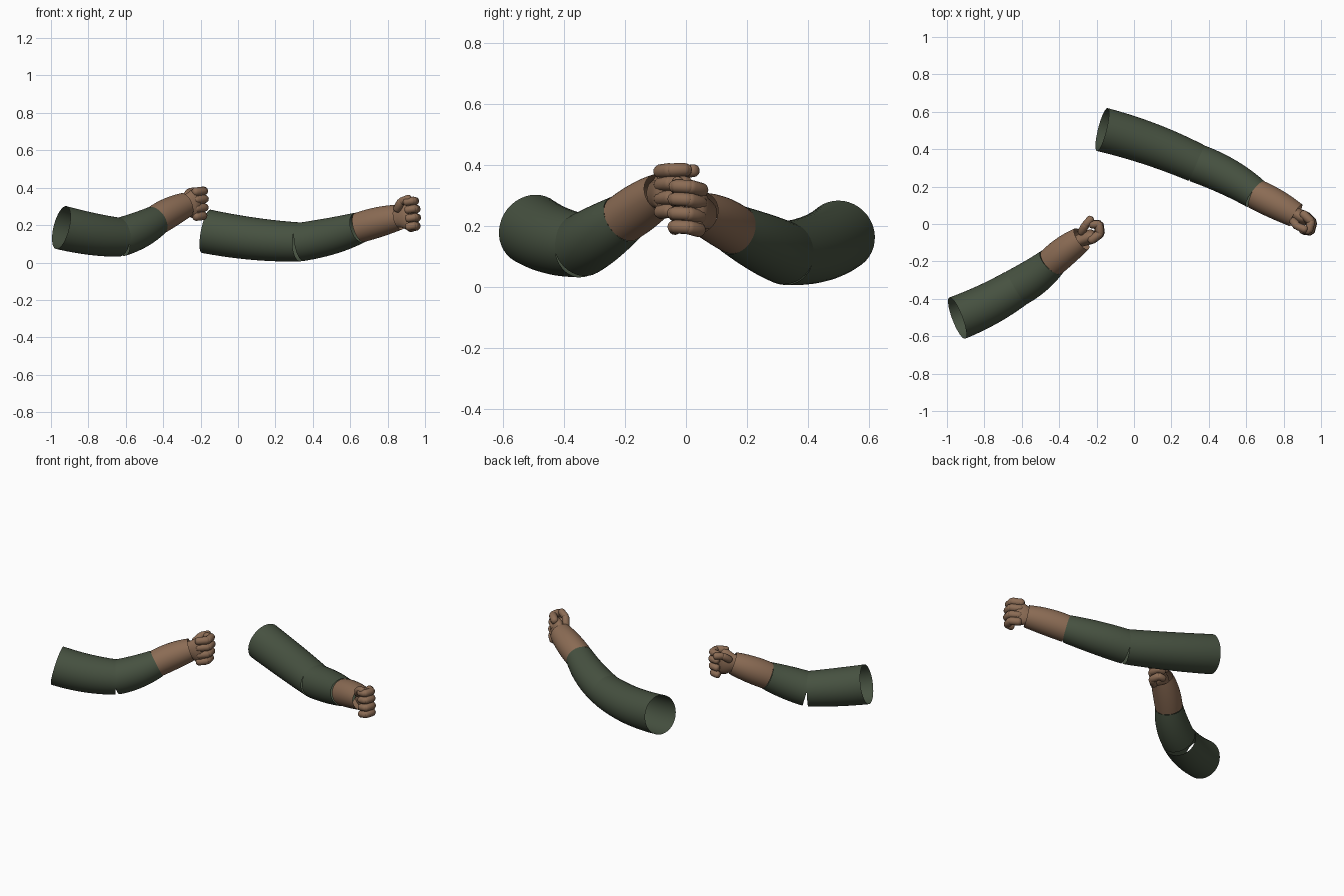
import bpy, bmesh, math
from mathutils import Vector

old = bpy.data.objects.get("Cube")
if old:
    bpy.data.objects.remove(old, do_unlink=True)


def material(name, rgb):
    m = bpy.data.materials.new(name)
    m.use_nodes = True
    m.diffuse_color = (*rgb, 1)
    m.node_tree.nodes["Principled BSDF"].inputs["Base Color"].default_value = (*rgb, 1)
    return m


GREEN = material("dark green cloth", (0.062, 0.083, 0.052))
BROWN = material("brown skin", (0.26, 0.15, 0.09))
UP = Vector((0, 0, 1))


def sweep(bm, stations, up, sides, caps):
    """Loft ellipses; a station is (centre, tangent, side radius, up radius)."""
    rings = []
    for centre, tangent, a, b in stations:
        t = tangent.normalized()
        side = t.cross(up).normalized()
        top = side.cross(t)
        angles = [2 * math.pi * i / sides for i in range(sides)]
        rings.append([bm.verts.new(centre + side * (a * math.cos(w)) + top * (b * math.sin(w)))
                      for w in angles])
    for r, q in zip(rings, rings[1:]):
        for i in range(sides):
            j = (i + 1) % sides
            bm.faces.new((r[i], r[j], q[j], q[i]))
    if caps:
        bm.faces.new(rings[0][::-1])
        bm.faces.new(rings[-1])


def finish(bm, name, mat):
    bmesh.ops.recalc_face_normals(bm, faces=bm.faces)
    mesh = bpy.data.meshes.new(name)
    bm.to_mesh(mesh)
    bm.free()
    mesh.materials.append(mat)
    ob = bpy.data.objects.new(name, mesh)
    bpy.context.collection.objects.link(ob)
    bpy.ops.object.select_all(action="DESELECT")
    ob.select_set(True)
    bpy.context.view_layer.objects.active = ob
    bpy.ops.object.shade_smooth_by_angle(angle=math.radians(40))


def limb(name, start, end, sag, radii, mat, steps=12):
    """Open tube along a slightly bowed line, radii at start, middle and end."""
    p, q, sag = Vector(start), Vector(end), Vector(sag)
    r0, rm, r1 = radii
    stations = []
    for i in range(steps + 1):
        t = i / steps
        bow = 4 * t * (1 - t)
        r = r0 + (r1 - r0) * t + (rm - (r0 + r1) / 2) * bow
        stations.append((p.lerp(q, t) + sag * bow, (q - p) + sag * (4 - 8 * t), r, r))
    bm = bmesh.new()
    sweep(bm, stations, UP, 40, False)
    finish(bm, name, mat)


# Rounded finger bone: position along the bone and share of the full radius
BONE = ((0, .45), (.07, .8), (.2, 1), (.8, 1), (.93, .8), (1, .45))


def finger(name, points, radius, up):
    bm = bmesh.new()
    for k, (p, q) in enumerate(zip(points, points[1:])):
        d = q - p
        grow = d.normalized() * radius * 0.55
        a, b = p - grow, q + grow
        r = radius * (1 - 0.05 * k)
        sweep(bm, [(a.lerp(b, t), d, r * s, r * s) for t, s in BONE], up, 14, True)
    finish(bm, name, BROWN)


# Curled finger joints as (forward, toward palm)
CURL = ((.045, -.028), (.105, -.012), (.117, .037), (.08, .05))
FINGERS = (("index", .066, 1), ("middle", .023, 1), ("ring", -.023, .95), ("little", -.066, .85))


def hand(side, wrist, heading, pitch, palm_sign, thumb):
    w = Vector(wrist)
    h = Vector((*heading, 0)).normalized()
    palm = Vector((-h.y, h.x, 0)) * palm_sign
    fwd = h * math.cos(pitch) + UP * math.sin(pitch)
    up = UP * math.cos(pitch) - h * math.sin(pitch)

    def at(f, s, u):
        return w + fwd * f + palm * s + up * u

    # Palm block widening to the knuckles
    bm = bmesh.new()
    shape = ((-.05, .03, .045), (0, .036, .058), (.035, .04, .078), (.06, .036, .08), (.075, .022, .07))
    sweep(bm, [(at(f, -.008, 0), fwd, a, b) for f, a, b in shape], up, 24, True)
    finish(bm, side + "_palm", BROWN)

    for name, u, reach in FINGERS:
        joints = [at(f * reach, s, u) for f, s in CURL]
        finger(f"{side}_{name}_finger", joints, .0235, up)
    finger(side + "_thumb", [at(*p) for p in thumb], .022, fwd.cross(up))


def arm(side, shoulder, elbow, cuff, wrist, sags):
    limb(side + "_upper_sleeve", shoulder, elbow, sags[0], (.118, .113, .104), GREEN)
    limb(side + "_lower_sleeve", elbow, cuff, sags[1], (.103, .098, .083), GREEN)
    limb(side + "_forearm", cuff, wrist, sags[2], (.081, .08, .067), BROWN)


# Left arm, further back and reaching forward
arm("left", (-.17, .505, .167), (.335, .325, .11), (.65, .16, .187), (.865, .047, .243),
    ((.005, .012, -.012), (.008, .01, -.006), (0, .003, .003)))
hand("left", (.862, .045, .243), (.88, -.47), math.radians(11), -1,
     ((.01, .03, .04), (.05, .045, .075), (.1, .04, .083)))

# Right arm
arm("right", (-.945, -.503, .187), (-.632, -.343, .135), (-.44, -.205, .223), (-.28, -.08, .308),
    ((.005, -.008, -.008), (.006, -.006, -.006), (-.003, .003, .003)))
hand("right", (-.278, -.076, .308), (.93, .36), math.radians(5), 1,
     ((.01, .03, .035), (.05, .06, .065), (.088, .08, .066)))
